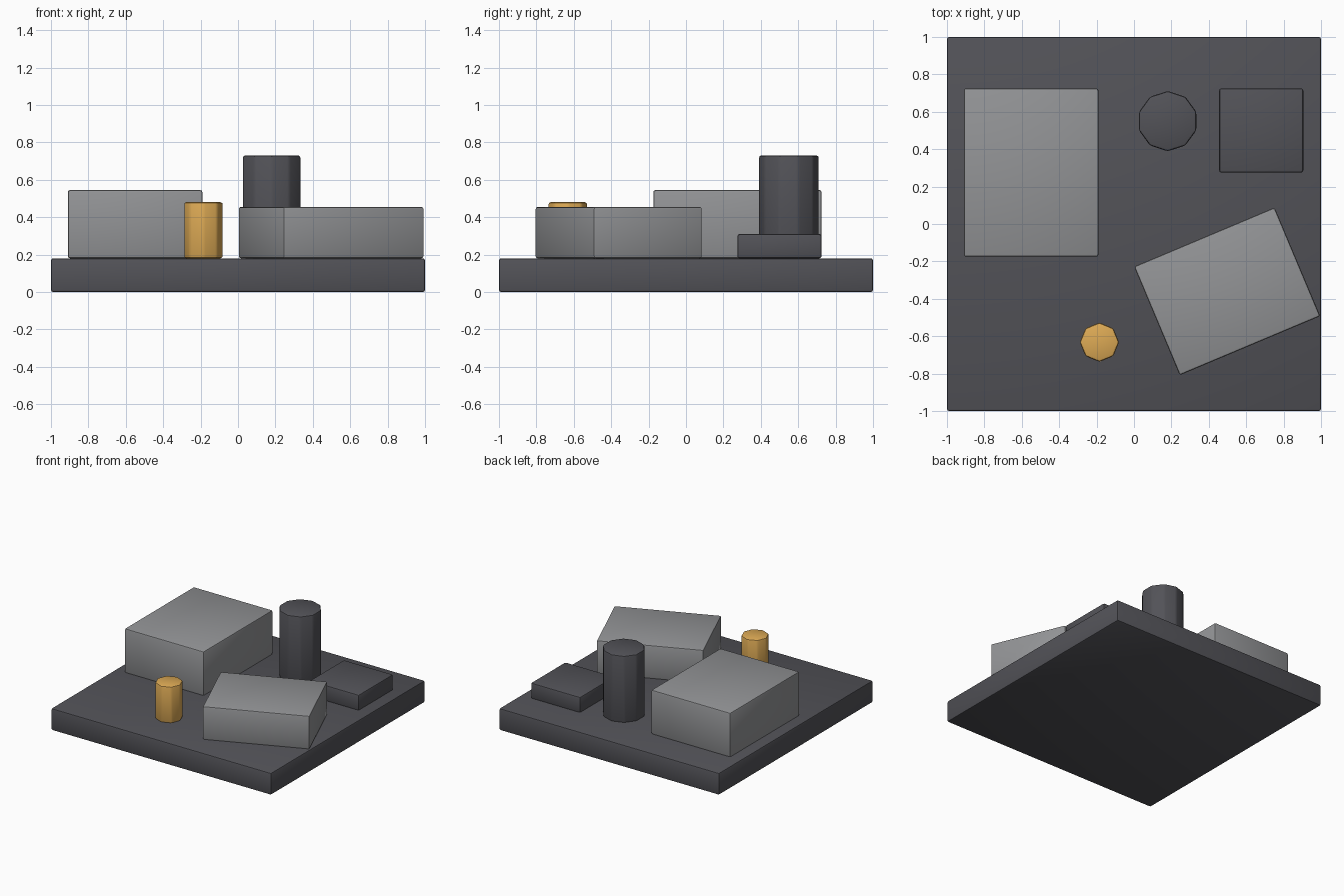
import bpy
from math import radians

if "Cube" in bpy.data.objects:
    bpy.data.objects.remove(bpy.data.objects["Cube"])


def material(name, rgb):
    m = bpy.data.materials.new(name)
    m.diffuse_color = (*rgb, 1)
    m.use_nodes = True
    m.node_tree.nodes["Principled BSDF"].inputs["Base Color"].default_value = m.diffuse_color
    return m


DARK = material("dark_grey", (0.085, 0.085, 0.097))
GREY = material("mid_grey", (0.29, 0.295, 0.305))
GOLD = material("amber", (0.72, 0.40, 0.09))


def finish(name, mat):
    # softened edges on every part
    ob = bpy.context.object
    ob.name = name
    ob.data.materials.append(mat)
    bev = ob.modifiers.new("soft_edges", 'BEVEL')
    bev.width, bev.segments = 0.012, 2
    bev.limit_method, bev.angle_limit = 'ANGLE', radians(30)
    bpy.ops.object.modifier_apply(modifier=bev.name)
    bpy.ops.object.shade_smooth_by_angle(angle=radians(30))


def box(name, x, y, size, z0, z1, mat, turn=0):
    bpy.ops.mesh.primitive_cube_add(size=1, location=(x, y, (z0 + z1) / 2),
                                    rotation=(0, 0, radians(turn)))
    bpy.context.object.scale = (*size, z1 - z0)
    bpy.ops.object.transform_apply(location=False, rotation=False, scale=True)
    finish(name, mat)


def post(name, x, y, r, sides, z0, z1, mat):
    bpy.ops.mesh.primitive_cylinder_add(vertices=sides, radius=r, depth=z1 - z0,
                                        location=(x, y, (z0 + z1) / 2))
    finish(name, mat)


TOP = 0.18
# base slab
box("base_plate", 0, 0, (2, 2), 0, TOP, DARK)
# blocks on the slab
box("large_block", -0.55, 0.275, (0.72, 0.90), TOP, 0.545, GREY)
box("turned_block", 0.498, -0.36, (0.815, 0.63), TOP, 0.455, GREY, 22.8)
box("low_block", 0.68, 0.50, (0.45, 0.45), TOP, 0.31, DARK)
# faceted posts
post("tall_post", 0.18, 0.55, 0.161, 10, TOP, 0.73, DARK)
post("amber_post", -0.185, -0.632, 0.105, 8, TOP, 0.48, GOLD)
